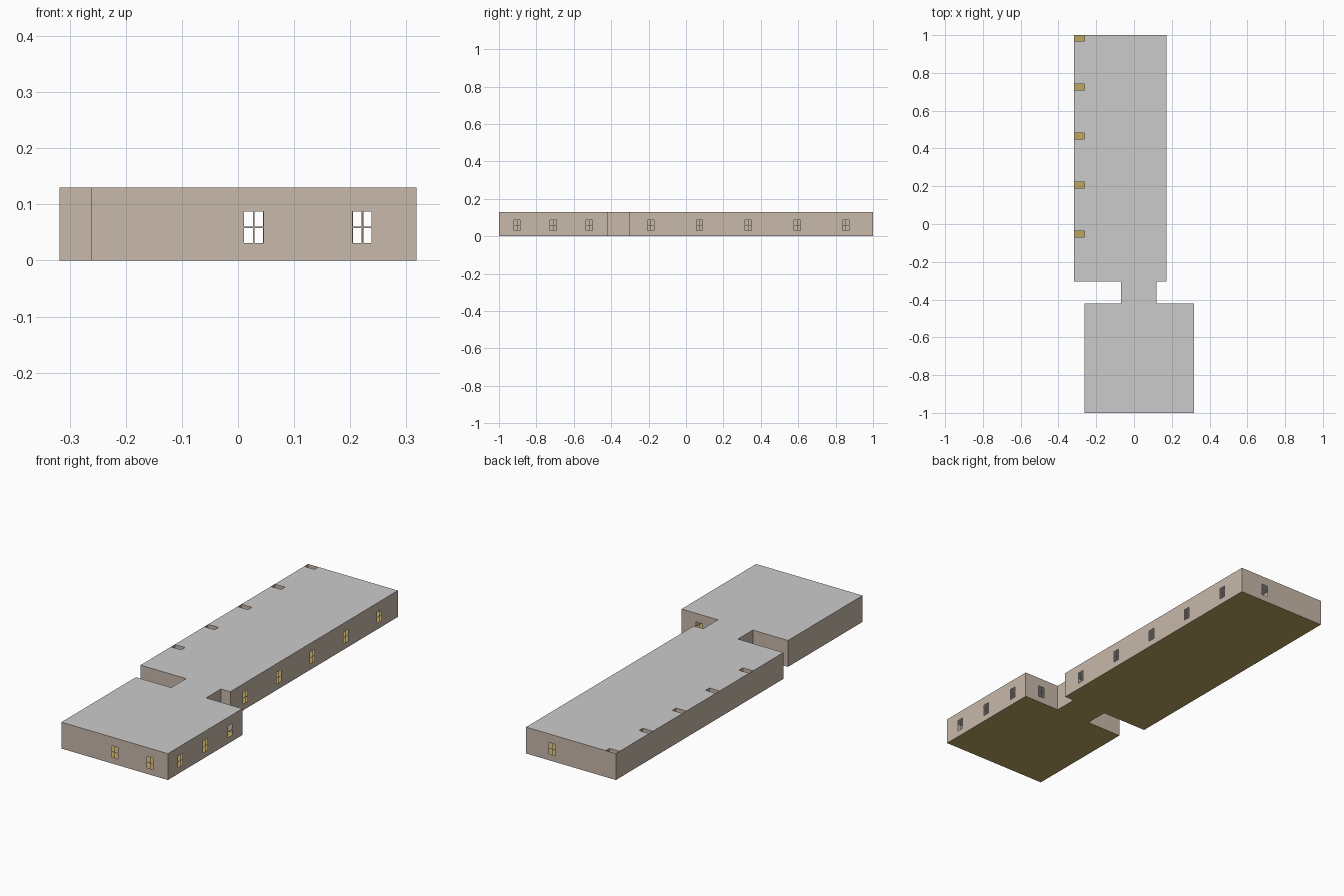
import bpy
from mathutils import Vector

if "Cube" in bpy.data.objects:
    bpy.data.objects.remove(bpy.data.objects["Cube"])

H = 0.13                       # wall height
WIN_W, WIN_Z0, WIN_Z1 = 0.034, 0.031, 0.087
BAR = 0.0015                   # half thickness of a glazing bar
L, R = -0.318, 0.318           # outer sides
WING_R, BLOCK_L = 0.171, -0.262
PASS_L, PASS_R = -0.07, 0.12
WING_Y, BLOCK_Y = -0.304, -0.42
PITCH = (1 - WING_Y - 0.007) / 5
NOTCH_D = 0.03


def material(name, rgb):
    m = bpy.data.materials.new(name)
    m.diffuse_color = (*rgb, 1)
    m.use_nodes = True
    m.node_tree.nodes["Principled BSDF"].inputs["Base Color"].default_value = m.diffuse_color
    return m


WALL = material("plaster", (0.58, 0.48, 0.40))
FLOOR = material("floor_boards", (0.50, 0.38, 0.12))


def make(name, verts, faces, mat=None):
    me = bpy.data.meshes.new(name)
    me.from_pydata(verts, [], faces)
    me.update()
    ob = bpy.data.objects.new(name, me)
    bpy.context.collection.objects.link(ob)
    if mat:
        me.materials.append(mat)
    return ob


def slab(name, outline, z, mat=None):
    return make(name, [(x, y, z) for x, y in outline], [list(range(len(outline)))], mat)


def wall(name, p, q, windows=(), doors=()):
    """Thin wall from p to q; windows and doors are distances along it."""
    p, q = Vector(p), Vector(q)
    length, d = (q - p).length, (q - p).normalized()
    holes = []
    zm = (WIN_Z0 + WIN_Z1) / 2
    for c in windows:          # four panes each
        for a, b in ((c - WIN_W / 2, c - BAR), (c + BAR, c + WIN_W / 2)):
            holes += [(a, b, WIN_Z0, zm - BAR), (a, b, zm + BAR, WIN_Z1)]
    for c in doors:
        holes.append((c - 0.022, c + 0.022, 0, 0.095))
    us = sorted({0, length, *(v for h in holes for v in h[:2])})
    zs = sorted({0, H, *(v for h in holes for v in h[2:])})
    verts = [(*(p + d * u), z) for u in us for z in zs]
    n, faces = len(zs), []
    for i in range(len(us) - 1):
        for j in range(n - 1):
            u, z = (us[i] + us[i + 1]) / 2, (zs[j] + zs[j + 1]) / 2
            if not any(a < u < b and s < z < t for a, b, s, t in holes):
                faces.append((i * n + j, (i + 1) * n + j, (i + 1) * n + j + 1, i * n + j + 1))
    return make(name, verts, faces, WALL)


# Outline, counter-clockwise, up to the back left corner
base = [(BLOCK_L, -1), (R, -1), (R, BLOCK_Y), (PASS_R, BLOCK_Y), (PASS_R, WING_Y),
        (WING_R, WING_Y), (WING_R, 1)]
tail = [(L, WING_Y), (PASS_L, WING_Y), (PASS_L, BLOCK_Y), (BLOCK_L, BLOCK_Y)]
outline = base + [(L, 1)] + tail

# Outer walls, with windows listed by wall index
side = R - BLOCK_L
openings = {
    0: [side * 0.5, side * 5 / 6],
    1: [side / 6, side / 2, side * 5 / 6],
    2: [R - 0.222],
    5: [-0.189 - WING_Y + 0.261 * i for i in range(5)],
    6: [WING_R - 0.028],
}
for i, p in enumerate(outline):
    wall(f"outer_wall_{i}", p, outline[(i + 1) % len(outline)], openings.get(i, ()))

# Floor, and roof cut by the shaft openings along the left edge
slab("floor", outline, 0, FLOOR)
notches = []
for i in range(5):
    y = 1 - PITCH * i
    if i:
        notches.append((L, y))
    notches += [(BLOCK_L, y), (BLOCK_L, y - NOTCH_D), (L, y - NOTCH_D)]
slab("roof", base + notches + tail, H)

# Rooms along the left: shaft linings, cross walls and corridor wall
for i in range(5):
    y = 1 - PITCH * i
    wall(f"shaft_side_{i}", (L, y - NOTCH_D), (BLOCK_L, y - NOTCH_D))
    wall(f"shaft_end_{i}", (BLOCK_L, y - NOTCH_D), (BLOCK_L, y))
    if i:
        wall(f"room_divider_{i}", (L, y), (PASS_L, y))
wall("corridor_wall", (PASS_L, WING_Y), (PASS_L, 1),
     doors=[0.04 + PITCH * i for i in range(5)])

# Open the passage ends: the outline leaves them free, so only a lintel is added
for name, y in (("wing_lintel", WING_Y), ("block_lintel", BLOCK_Y)):
    make(name, [(PASS_L, y, 0.11), (PASS_R, y, 0.11), (PASS_R, y, H), (PASS_L, y, H)],
         [(0, 1, 2, 3)], WALL)
